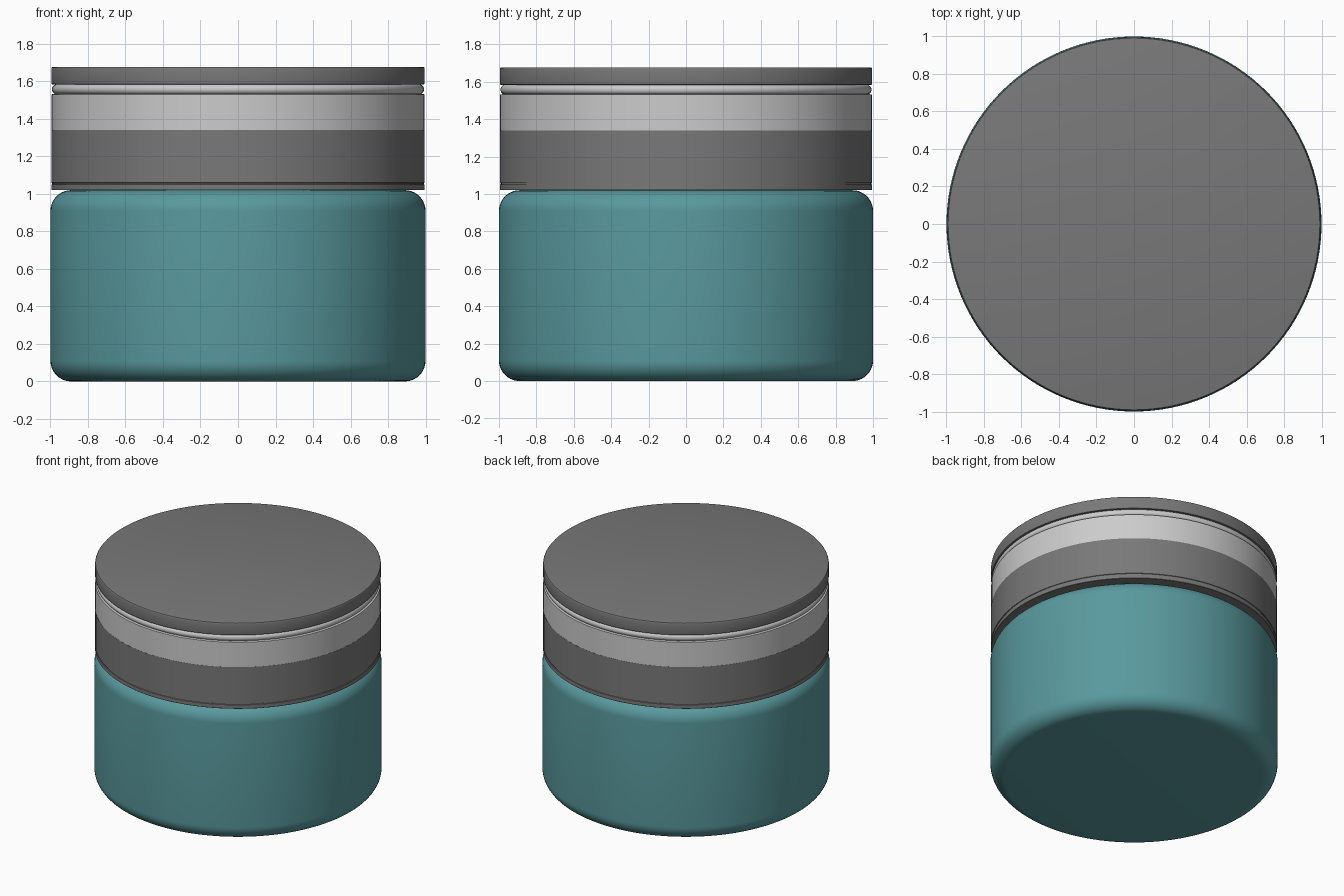
import bpy, bmesh, math

if "Cube" in bpy.data.objects:
    bpy.data.objects.remove(bpy.data.objects["Cube"])

SEGMENTS = 128


def material(name, color):
    mat = bpy.data.materials.new(name)
    mat.diffuse_color = (*color, 1.0)
    mat.use_nodes = True
    mat.node_tree.nodes["Principled BSDF"].inputs["Base Color"].default_value = mat.diffuse_color
    return mat


def arc(cx, cz, r, start, end, steps):
    """Profile points along an arc, angles in degrees."""
    angles = [math.radians(start + (end - start) * i / steps) for i in range(steps + 1)]
    return [(cx + r * math.cos(a), cz + r * math.sin(a)) for a in angles]


def lathe(name, profile, mat):
    """Spin a bottom-to-top (radius, z) profile round z and close both ends."""
    bm = bmesh.new()
    rings = [[bm.verts.new((r * math.cos(math.tau * i / SEGMENTS),
                            r * math.sin(math.tau * i / SEGMENTS), z))
              for i in range(SEGMENTS)] for r, z in profile]
    for low, high in zip(rings, rings[1:]):
        for i in range(SEGMENTS):
            j = (i + 1) % SEGMENTS
            bm.faces.new((low[i], low[j], high[j], high[i]))
    bm.faces.new(rings[0][::-1])
    bm.faces.new(rings[-1])
    mesh = bpy.data.meshes.new(name)
    bm.to_mesh(mesh)
    bm.free()
    mesh.materials.append(mat)
    obj = bpy.data.objects.new(name, mesh)
    bpy.context.collection.objects.link(obj)
    bpy.ops.object.select_all(action='DESELECT')
    obj.select_set(True)
    bpy.context.view_layer.objects.active = obj
    bpy.ops.object.shade_smooth_by_angle(angle=math.radians(30))
    return obj


teal = material("teal", (0.10, 0.32, 0.34))
dark = material("dark_grey", (0.19, 0.19, 0.19))
light = material("light_grey", (0.8, 0.8, 0.8))

# Jar body with rounded shoulders and base
lathe("jar_body",
      arc(0.89, 0.11, 0.11, -90, 0, 10) + arc(0.89, 0.91, 0.11, 0, 90, 10), teal)

# Lid skirt with a fine groove near its lower rim
lathe("lid_skirt", [(0.993, 1.02), (0.995, 1.022), (0.995, 1.05), (0.991, 1.052),
                    (0.991, 1.058), (0.995, 1.06), (0.995, 1.34)], dark)

# Pale band above the skirt
lathe("lid_band", [(0.994, 1.34), (0.994, 1.531), (0.975, 1.535)], light)

# Rounded bead between band and cap
lathe("lid_bead", arc(0.965, 1.558, 0.027, -80, 80, 10), light)

# Flat cap with softened rims
lathe("lid_cap", [(0.985, 1.583)] + arc(0.987, 1.591, 0.008, -90, 0, 3)
      + arc(0.987, 1.669, 0.008, 0, 90, 3), dark)
